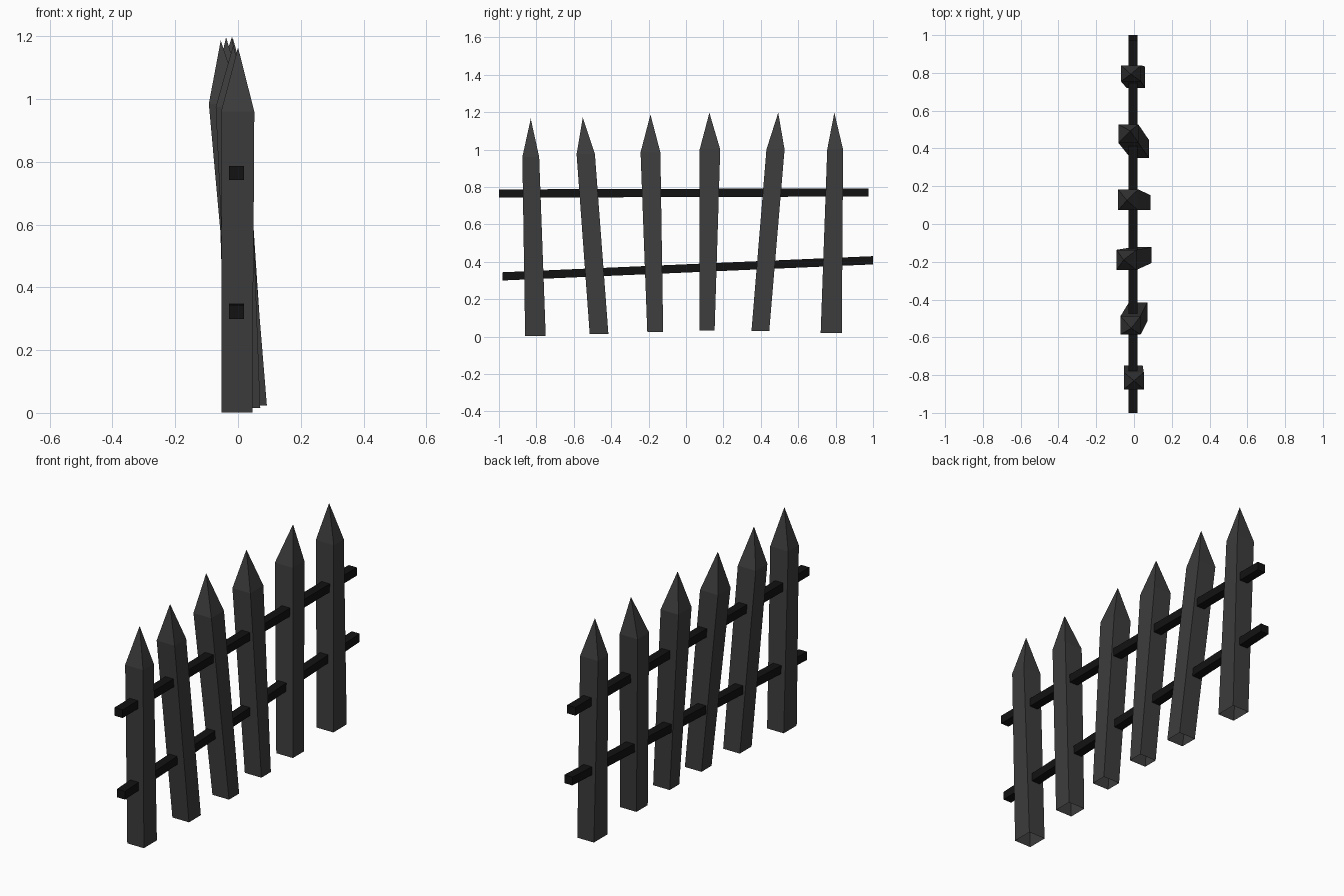
import bpy, bmesh

if "Cube" in bpy.data.objects:
    bpy.data.objects.remove(bpy.data.objects["Cube"])


def material(name, v):
    m = bpy.data.materials.new(name)
    m.diffuse_color = (v, v, v, 1)
    m.use_nodes = True
    m.node_tree.nodes["Principled BSDF"].inputs["Base Color"].default_value = m.diffuse_color
    return m


wood = material("dark grey wood", 0.045)
rail_mat = material("near black wood", 0.006)


def finish(name, bm, mat):
    bmesh.ops.recalc_face_normals(bm, faces=bm.faces)
    me = bpy.data.meshes.new(name)
    bm.to_mesh(me)
    bm.free()
    me.materials.append(mat)
    bpy.context.collection.objects.link(bpy.data.objects.new(name, me))


def ring(bm, x, y0, y1, z, hx):
    return [bm.verts.new(p) for p in
            ((x - hx, y0, z), (x + hx, y0, z), (x + hx, y1, z), (x - hx, y1, z))]


def bridge(bm, a, b):
    for i in range(4):
        j = (i + 1) % 4
        bm.faces.new((a[i], a[j], b[j], b[i]))


# Crooked pickets: (x, y0, y1, z) for base and shoulder, (x, y, z) for tip
pickets = [
    ((-.003, -.86, -.75, .002), (-.001, -.875, -.785, .96), (.0, -.83, 1.165)),
    ((.022, -.515, -.415, .015), (-.018, -.585, -.487, .975), (-.015, -.552, 1.172)),
    ((.043, -.207, -.122, .024), (-.04, -.243, -.137, .985), (-.055, -.19, 1.187)),
    ((.038, .073, .153, .033), (-.031, .073, .183, 1.0), (-.038, .125, 1.197)),
    ((.03, .35, .445, .03), (-.03, .43, .527, 1.0), (-.02, .493, 1.197)),
    ((.01, .72, .833, .02), (-.016, .755, .84, 1.0), (-.017, .793, 1.197)),
]
for i, (b, s, t) in enumerate(pickets):
    bm = bmesh.new()
    base = ring(bm, *b, 0.049)
    shoulder = ring(bm, *s, 0.053)
    bridge(bm, base, shoulder)
    tip = bm.verts.new(t)
    for k in range(4):
        bm.faces.new((shoulder[k], shoulder[(k + 1) % 4], tip))
    finish(f"picket_{i + 1}", bm, wood)  # underside left open


# Rails running through the pickets
def rail(name, ya, za, yb, zb):
    bm = bmesh.new()
    ends = []
    for y, z in ((ya, za), (yb, zb)):
        ends.append([bm.verts.new((-.005 + dx, y, z + dz)) for dx, dz in
                     ((-.024, -.022), (.024, -.022), (.024, .022), (-.024, .022))])
    bridge(bm, *ends)
    for e in ends:
        bm.faces.new(e)
    finish(name, bm, rail_mat)


rail("upper_rail", -1.0, .765, .975, .771)
rail("lower_rail", -.98, .322, 1.0, .408)
